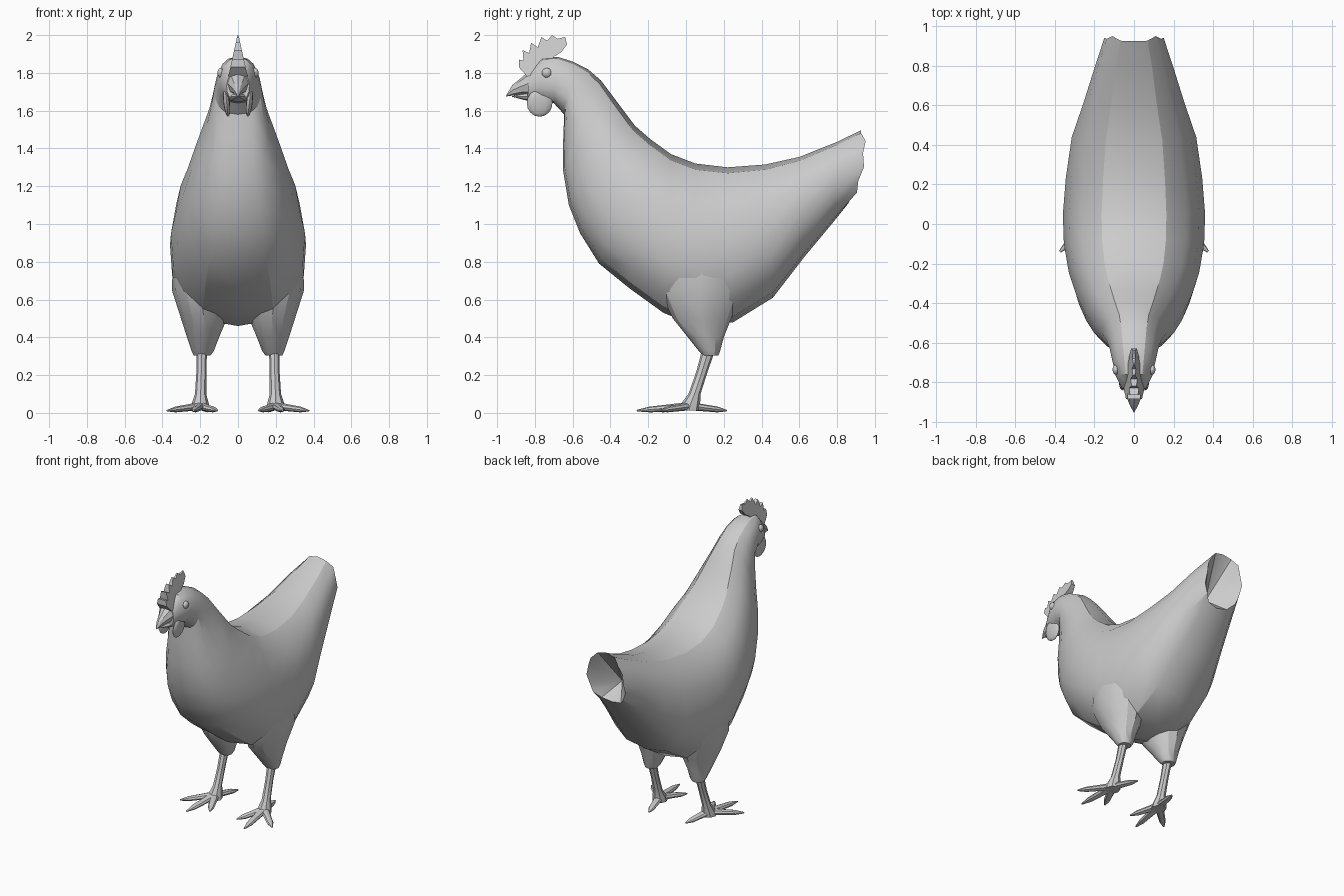
import bpy
import bmesh
from math import sin, cos, pi
from mathutils import Vector

cube = bpy.data.objects.get("Cube")
if cube:
    bpy.data.objects.remove(cube, do_unlink=True)

grey = bpy.data.materials.new("plain grey")
grey.use_nodes = True
COLOUR = (0.6, 0.6, 0.6, 1)
grey.diffuse_color = COLOUR
grey.node_tree.nodes["Principled BSDF"].inputs["Base Color"].default_value = COLOUR


def finish(name, bm, angle=28):
    """Turn a bmesh into a shaded, coloured object."""
    bmesh.ops.recalc_face_normals(bm, faces=bm.faces)
    mesh = bpy.data.meshes.new(name)
    bm.to_mesh(mesh)
    bm.free()
    mesh.materials.append(grey)
    obj = bpy.data.objects.new(name, mesh)
    bpy.context.collection.objects.link(obj)
    bpy.ops.object.select_all(action="DESELECT")
    obj.select_set(True)
    bpy.context.view_layer.objects.active = obj
    bpy.ops.object.shade_smooth_by_angle(angle=angle * pi / 180)
    return obj


def loft(name, rings, start=None, end=None, angle=28):
    """Skin a list of closed rings, with a fan cap at each end."""
    bm = bmesh.new()
    loops = [[bm.verts.new(p) for p in ring] for ring in rings]
    n = len(loops[0])
    for a, b in zip(loops, loops[1:]):
        for i in range(n):
            j = (i + 1) % n
            bm.faces.new((a[i], a[j], b[j], b[i]))
    for loop, tip in ((loops[0], start), (loops[-1], end)):
        if tip is None:
            bm.faces.new(loop)
        else:
            centre = bm.verts.new(tip)
            for i in range(n):
                bm.faces.new((loop[i], loop[(i + 1) % n], centre))
    return finish(name, bm, angle)


def section(top, bottom, width, n=16, full=0.75, pear=0.07, bulge=0.0, jag=0.0):
    """Rounded cross-section between a top and a bottom point of the side outline."""
    ring = []
    for i in range(n):
        a = 2 * pi * i / n
        s, c = sin(a), cos(a)
        x = width * (abs(s) ** full) * (1 if s >= 0 else -1) * (1 - pear * c)
        t = (1 - c) / 2
        y = top[0] + (bottom[0] - top[0]) * t + bulge * abs(s) + jag * (i % 2)
        ring.append((x, y, top[1] + (bottom[1] - top[1]) * t))
    return ring


def tube(name, path, sides=8, flat=1.0, upright=False):
    """Tapered tube through (point, radius) pairs; rings lie level if upright."""
    pts = [Vector(p) for p, r in path]
    rings = []
    for i, (p, r) in enumerate(path):
        d = (pts[min(i + 1, len(pts) - 1)] - pts[max(i - 1, 0)]).normalized()
        u = Vector((1, 0, 0)) if upright else d.cross(Vector((0, 0, 1))).normalized()
        v = Vector((0, 1, 0)) if upright else u.cross(d)
        rx, ry = r if isinstance(r, tuple) else (r, r * flat)
        rings.append([pts[i] + u * rx * cos(2 * pi * k / sides) + v * ry * sin(2 * pi * k / sides)
                      for k in range(sides)])
    return loft(name, rings)


# Body, neck and head: one skin from the hollow tail rim to the face
outline = [
    ((0.80, 1.435), (0.78, 1.01), 0.20),
    ((0.60, 1.355), (0.63, 0.83), 0.255),
    ((0.42, 1.315), (0.46, 0.61), 0.315),
    ((0.22, 1.30), (0.25, 0.48), 0.345),
    ((0.05, 1.32), (0.05, 0.46), 0.36),
    ((-0.08, 1.37), (-0.12, 0.53), 0.355),
    ((-0.19, 1.45), (-0.30, 0.66), 0.33),
    ((-0.27, 1.52), (-0.46, 0.79), 0.29),
    ((-0.33, 1.60), (-0.56, 0.95), 0.25),
    ((-0.39, 1.68), (-0.62, 1.10), 0.21),
    ((-0.45, 1.76), (-0.65, 1.28), 0.165),
    ((-0.52, 1.82), (-0.65, 1.45), 0.14),
    ((-0.60, 1.86), (-0.645, 1.58), 0.125),
    ((-0.68, 1.885), (-0.70, 1.64), 0.11),
    ((-0.76, 1.88), (-0.78, 1.65), 0.092),
    ((-0.83, 1.81), (-0.84, 1.655), 0.06),
]
rim = section((0.925, 1.495), (0.86, 1.11), 0.15, bulge=0.05, jag=-0.014)
loft("body", [rim] + [section(*row) for row in outline], start=(0, 0.74, 1.22))

# Beak: upper hooked part and shorter lower part
loft("upper_beak", [
    section((-0.82, 1.82), (-0.82, 1.68), 0.062, n=8, full=1),
    section((-0.87, 1.775), (-0.87, 1.685), 0.04, n=8, full=1),
    section((-0.92, 1.735), (-0.92, 1.68), 0.02, n=8, full=1),
], end=(0, -0.955, 1.675))
loft("lower_beak", [
    section((-0.81, 1.70), (-0.81, 1.645), 0.052, n=8, full=1),
    section((-0.87, 1.69), (-0.87, 1.66), 0.028, n=8, full=1),
], end=(0, -0.925, 1.675))

# Comb: lobed blade, thick at the base and thin at the tips
comb_profile = [
    (-0.84, 1.78), (-0.885, 1.83), (-0.885, 1.87), (-0.86, 1.865), (-0.865, 1.92),
    (-0.83, 1.905), (-0.82, 1.96), (-0.785, 1.935), (-0.765, 1.99), (-0.735, 1.97),
    (-0.71, 2.0), (-0.68, 1.98), (-0.64, 1.99), (-0.63, 1.95), (-0.66, 1.91),
    (-0.70, 1.885), (-0.72, 1.83),
]
bm = bmesh.new()
sheets = []
for side in (-1, 1):
    sheets.append([bm.verts.new((side * (0.003 + max(0, 2.0 - z) * 0.22), y, z))
                   for y, z in comb_profile])
    bm.faces.new(sheets[-1])
count = len(comb_profile)
for i in range(count):
    j = (i + 1) % count
    bm.faces.new((sheets[0][i], sheets[0][j], sheets[1][j], sheets[1][i]))
bmesh.ops.triangulate(bm, faces=[f for f in bm.faces if len(f.verts) > 4])
finish("comb", bm)


def ball(name, centre, size, tilt=0.0):
    """Stretched sphere; tilt pulls its lower half inward or outward in x."""
    bm = bmesh.new()
    bmesh.ops.create_uvsphere(bm, u_segments=12, v_segments=8, radius=1)
    for v in bm.verts:
        x, y, z = v.co
        v.co = (centre[0] + x * size[0] + tilt * z, centre[1] + y * size[1], centre[2] + z * size[2])
    finish(name, bm, 40)


for label, s in (("left", 1), ("right", -1)):
    # Eye and hanging wattle
    ball(label + "_eye", (s * 0.091, -0.737, 1.80), (0.018, 0.026, 0.026))
    ball(label + "_wattle", (s * 0.06, -0.775, 1.64), (0.017, 0.068, 0.072), tilt=s * 0.008)

    # Feathered thigh, tapering to the shank
    tube(label + "_thigh", [
        ((s * 0.20, 0.08, 0.80), (0.145, 0.24)),
        ((s * 0.20, 0.08, 0.65), (0.15, 0.22)),
        ((s * 0.18, 0.085, 0.50), (0.122, 0.155)),
        ((s * 0.185, 0.105, 0.40), (0.085, 0.095)),
        ((s * 0.187, 0.125, 0.325), (0.058, 0.055)),
        ((s * 0.19, 0.13, 0.305), (0.045, 0.042)),
    ], sides=12, upright=True)

    # Shank
    tube(label + "_shank", [
        ((s * 0.192, 0.125, 0.35), (0.029, 0.036)),
        ((s * 0.194, 0.085, 0.22), (0.026, 0.03)),
        ((s * 0.198, 0.045, 0.10), (0.03, 0.032)),
        ((s * 0.20, 0.025, 0.05), (0.045, 0.05)),
        ((s * 0.20, 0.015, 0.012), (0.05, 0.055)),
    ], upright=True)

    # Toes: three forward, one back
    toes = {"inner": (0.11, -0.17), "middle": (0.235, -0.26),
            "outer": (0.375, -0.14), "back": (0.15, 0.215)}
    for toe, (x, y) in toes.items():
        root = Vector((s * 0.20, 0.02, 0.036))
        tip = Vector((s * x, y, 0.012))
        tube(f"{label}_{toe}_toe", [
            (root, 0.032),
            (root.lerp(tip, 0.4), 0.026),
            (root.lerp(tip, 0.75), 0.022),
            (tip, 0.006),
        ], flat=0.7)
